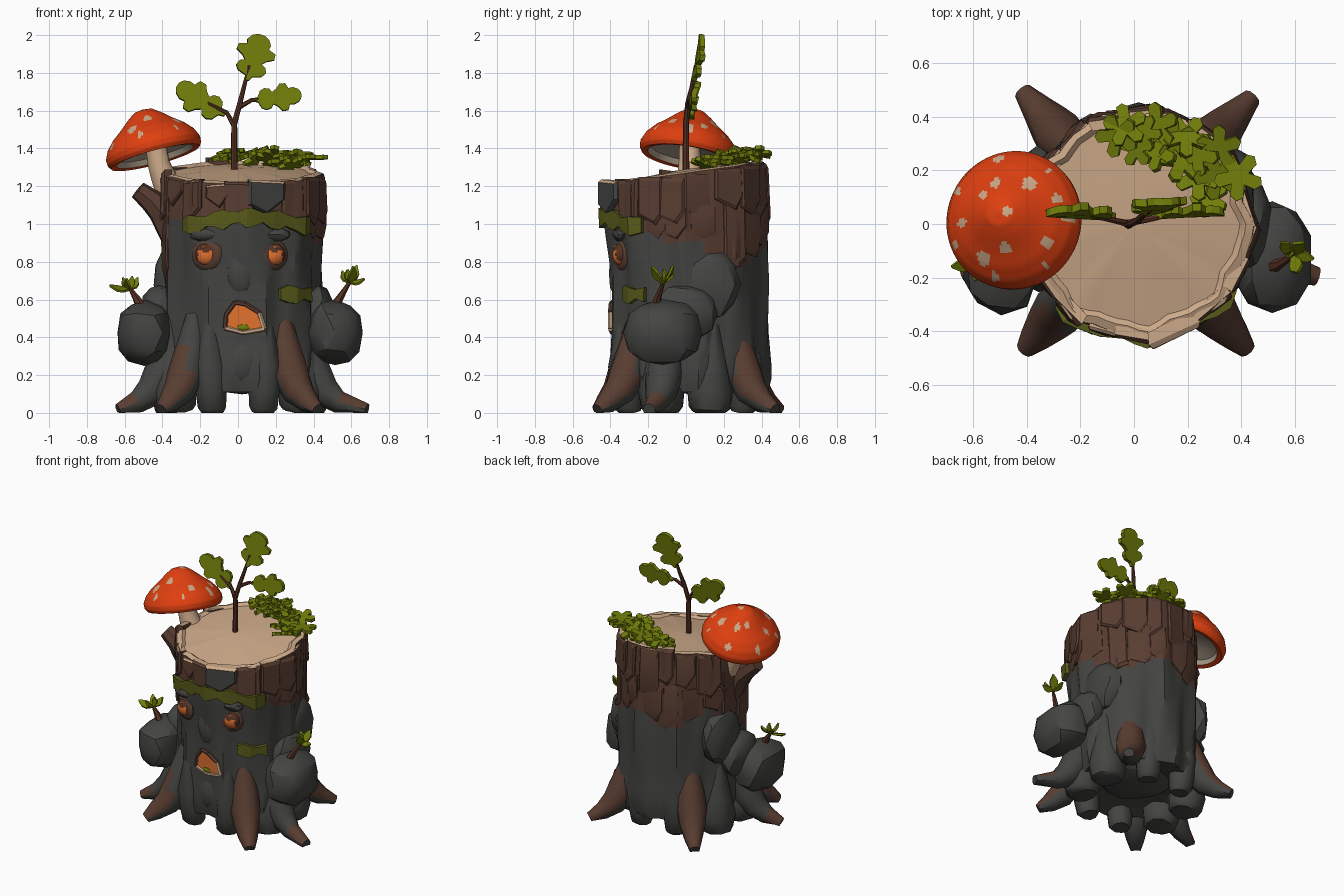
import bpy, bmesh, math, random
from mathutils import Vector, Matrix

random.seed(4)
if "Cube" in bpy.data.objects:
    bpy.data.objects.remove(bpy.data.objects["Cube"])
V, pi = Vector, math.pi


def mat(name, *rgb):
    m = bpy.data.materials.new(name)
    m.use_nodes = True
    m.diffuse_color = (*rgb, 1)
    m.node_tree.nodes["Principled BSDF"].inputs["Base Color"].default_value = (*rgb, 1)
    return m


CHAR = mat("charcoal bark", .058, .058, .054)
BROWN = mat("brown bark", .10, .047, .031)
TAN = mat("cut wood", .61, .40, .25)
CAP = mat("cap red", .74, .05, .005)
LEAF = mat("leaf green", .165, .205, .003)
MOSS = mat("moss", .10, .105, .01)
EMBER = mat("ember orange", .78, .17, .03)
TWIG = mat("dark twig", .09, .03, .016)
GILL = mat("gill", .42, .34, .26)


def finish(name, bm, mats, rule=None, angle=35):
    bmesh.ops.recalc_face_normals(bm, faces=bm.faces)
    if rule:
        for f in bm.faces:
            f.material_index = rule(f)
    me = bpy.data.meshes.new(name)
    bm.to_mesh(me)
    bm.free()
    ob = bpy.data.objects.new(name, me)
    bpy.context.collection.objects.link(ob)
    for m in mats:
        me.materials.append(m)
    bpy.ops.object.select_all(action='DESELECT')
    ob.select_set(True)
    bpy.context.view_layer.objects.active = ob
    bpy.ops.object.shade_smooth_by_angle(angle=math.radians(angle))
    return ob


def loft(bm, rings):
    vs = [[bm.verts.new(p) for p in r] for r in rings]
    n = len(vs[0])
    for a, b in zip(vs, vs[1:]):
        for i in range(n):
            bm.faces.new((a[i], a[(i + 1) % n], b[(i + 1) % n], b[i]))
    bm.faces.new(vs[0])
    bm.faces.new(vs[-1])


def tube(name, path, radii, mats, sides=8, rule=None):
    bm, rings, pts = bmesh.new(), [], [V(p) for p in path]
    for i, p in enumerate(pts):
        d = (pts[min(i + 1, len(pts) - 1)] - pts[max(i - 1, 0)]).normalized()
        u = d.cross(V((.31, .95, .05))).normalized()
        w = d.cross(u)
        ring = [p + radii[i] * (u * math.cos(t) + w * math.sin(t))
                for t in (2 * pi * k / sides for k in range(sides))]
        rings.append([V((q.x, q.y, max(q.z, 0))) for q in ring])
    loft(bm, rings)
    return finish(name, bm, mats, rule, 40)


# faceted lump; boxy below 1 squares it off
def blob(name, loc, size, m, rough=.1, level=2, boxy=1):
    bm = bmesh.new()
    bmesh.ops.create_icosphere(bm, subdivisions=level, radius=1)
    for v in bm.verts:
        k = random.uniform(1 - rough, 1 + rough * .3)
        v.co = V([math.copysign(abs(c) ** boxy, c) * k * s for c, s in zip(v.co, size)]) + V(loc)
    return finish(name, bm, [m], None, 28)


# trunk surface: radius by angle and height
PROFILE = [(.05, .38), (.2, .42), (.4, .41), (.6, .41), (.8, .412), (1, .42), (1.15, .42), (1.4, .41)]


def radius(a, z):
    r = PROFILE[0][1]
    for (z0, r0), (z1, r1) in zip(PROFILE, PROFILE[1:]):
        if z >= z0:
            r = r0 + (r1 - r0) * (z - z0) / (z1 - z0)
    return r + .013 * math.sin(9 * a + 2 * z) + .007 * math.sin(17 * a - 4 * z)


def on(a, z, off=0):
    r = radius(a, z) + off
    lean = .02 * max(0, min(1, (1 - z) / .3))
    return V((r * math.cos(a) + .018, r * math.sin(a) + lean, z))


def front(x, z, off=0):
    return on(-pi / 2 + math.asin((x - .018) / .42), z, off)


def top(a):
    return 1.27 + .058 * math.sin(a)


def brown_line(a):
    s, c = math.sin(a), math.cos(a)
    if s < (-.4 if c < 0 else -.58):
        return 1.03
    if s < .2:
        return .7 if c < 0 else .93
    return .84 + .06 * math.cos(5 * a)


# trunk core with gently domed cut top
SEG = 60
angles = [2 * pi * i / SEG for i in range(SEG)]
bm = bmesh.new()
rings = [[on(a, .12) * .5 + V((0, 0, .1)) for a in angles]]
for k in range(17):
    rings.append([on(a, .11 + (top(a) - .11) * k / 16) for a in angles])
for f, dz in ((.93, .01), (.88, -.006), (.5, .008), (.12, .02)):
    rings.append([V((on(a, 1.25).x * f, on(a, 1.25).y * f,
                     1.27 + .058 * math.sin(a) * f + dz)) for a in angles])
loft(bm, rings)


def trunk_rule(f):
    c = f.calc_center_median()
    if f.normal.z > .6 and c.z > 1:
        return 2
    return int(c.z > brown_line(math.atan2(c.y, c.x)))


finish("trunk", bm, [CHAR, BROWN, TAN], trunk_rule, 30)


# overlapping bark plates
def bark_plate(name, a, w, z0, z1, thick, m):
    shape = [(-w, z1), (w, z1 + random.uniform(-.02, .02)), (w, z0 + random.uniform(.02, .09)),
             (w * random.uniform(-.4, .6), z0), (-w, z0 + random.uniform(.02, .06))]
    mid = (z0 + z1) / 2
    bm = bmesh.new()
    loft(bm, [[on(a + u * k, mid + (z - mid) * k, off) for u, z in shape]
              for k, off in ((1, -.03), (1, thick * .5), (.85, thick))])
    finish(name, bm, [m, TAN], lambda f: int(f.normal.z > .75 and z1 > 1.2), 25)


for i in range(18):
    a = 2 * pi * (i + .5) / 18 + random.uniform(-.06, .06)
    z = brown_line(a)
    bark_plate("upper_bark", a, random.uniform(.16, .2), random.uniform(.98, 1.1),
               top(a) + random.uniform(-.015, .015), random.uniform(.01, .024), BROWN)
    if z < 1:
        bark_plate("lower_bark", a + .08, random.uniform(.15, .2), z - .01, random.uniform(1.05, 1.16),
                   random.uniform(.006, .018), BROWN)
bark_plate("dark_bark", -1.25, .24, 1.05, 1.235, .032, CHAR)

# spreading roots: angle in degrees, reach, distance where the brown ridge starts
for deg, reach, ridge in ((-48, .63, 0), (-131, .62, .46), (47, .645, .4), (130, .645, .4), (-16, .71, .6), (196, .66, .6)):
    d = V((math.cos(math.radians(deg)), math.sin(math.radians(deg)), 0))
    tube("root", [d * r + V((0, 0, z)) for r, z in
                  ((.34, .52), (.375, .34), (.42, .2), (.48, .11), (.56, .055), (reach, .015))],
         (.05, .085, .1, .085, .06, .035), [CHAR, BROWN], 9,
         lambda f: int(f.normal.dot(d) > .15 and f.normal.z > -.2 and f.calc_center_median().xy.length > ridge))
# lumpy feet and knobs under the trunk
for i in range(8):
    a = pi / 8 + i * pi / 4
    d = V((math.cos(a) * 1.08, math.sin(a), 0)) * .35
    wide = .085 if abs(math.sin(a)) > .8 else .125
    tube("foot", [d * 1.04 + V((0, 0, .5)), d + V((0, 0, .25)), d * .97 + V((0, 0, .12)), d * .94 + V((0, 0, .03)), d * .92],
         (.03, .09, wide, wide * .9, wide * .7), [CHAR], 9)
blob("under_knob", (.02, .03, .16), (.24, .24, .06), CHAR)


# leaf from a half outline of (distance along, half width)
def leaf(name, base, tip, normal, half, width=1, thick=.018):
    base, tip = V(base), V(tip)
    d = tip - base
    n = V(normal).normalized()
    side = d.cross(n).normalized() * d.length * width
    n = side.cross(d).normalized()
    pts = half + [(t, -w) for t, w in reversed(half)]
    bm = bmesh.new()
    loft(bm, [[base + d * t + side * w + n * (s * thick / 2 - abs(w) * .04) for t, w in pts] for s in (-1, 1)])
    finish(name, bm, [LEAF], None, 20)


OAK = [(0, .03), (.1, .08), (.16, .27), (.26, .34), (.36, .3), (.41, .19), (.5, .28), (.58, .43),
       (.7, .42), (.75, .25), (.84, .27), (.95, .19), (1, .07)]
SMALL = [(0, .04), (.35, .24), (.65, .24), (1, .03)]

# arms, shoulders and their leafy twigs
for s, cx, end in ((1, .515, V((.59, -.12, .69))), (-1, .495, V((-.57, -.15, .655)))):
    blob("arm", (s * cx, -.125, .425), (.148, .215, .175), CHAR, .08, 2, .82)
    blob("shoulder", (s * .36, .12, .68), (.095, .17, .19), CHAR, .08, 2, .85)
    blob("elbow", (s * .415, .0, .53), (.1, .17, .15), CHAR, .08, 2, .85)
    tube("arm_twig", [(s * .5, -.16, .54), (s * .54, -.15, .61), end], (.035, .02, .01), [TWIG], 6)
    low = 0 if s > 0 else .03
    for dx, dy, dz in ((.08 + low, -.01, .02), (-.04, .05, .06), (.02, -.06, .085 - low),
                       (.04, .05, .09 - low), (-.01, .0, .07)):
        leaf("twig_leaf", end, end + V((s * dx, dy, dz)), (.1, -.5, 1), SMALL, 1, .012)


# face: hollow ringed sockets with glowing heart-shaped eyes
def eye_rule(f):
    p = f.calc_center_median() - c
    return int(p.z > .006 + .6 * min(abs(p.x), .025) or abs(p.x) > .04)


for x in (-.17, .2):
    c = front(x, .84)
    out = V((c.x, c.y, 0)).normalized()
    spin = out.to_track_quat('Z', 'Y').to_matrix().to_4x4()
    for name, size, m, off in (("socket", .088, BROWN, -.014), ("socket_hollow", .07, TWIG, -.006)):
        bm = bmesh.new()
        bmesh.ops.create_uvsphere(bm, u_segments=16, v_segments=8, radius=size)
        bm.transform(Matrix.Translation(c + out * off) @ spin @ Matrix.Diagonal((1, 1, .32, 1)))
        finish(name, bm, [m])
    bm = bmesh.new()
    bmesh.ops.create_uvsphere(bm, u_segments=32, v_segments=20, radius=.06)
    bm.transform(Matrix.Translation(c + out * -.012) @ Matrix.Diagonal((1, .75, 1, 1)))
    finish("eye", bm, [EMBER, TWIG], eye_rule)
    blob("eye_glint", c + out * .02 + V((0, 0, .038)), (.02, .01, .01), EMBER, 0, 1)
    blob("eye_sparkle", c + out * .026 + V((0, 0, .042)), (.01, .009, .008), TAN, 0, 1)
    blob("brow", front(x, .945, -.024), (.1, .045, .04), CHAR)

# glowing mouth with wooden lip
MOUTH = [(-.07, .45), (-.065, .52), (-.015, .585), (.04, .575), (.11, .53), (.135, .445), (.03, .425)]
bm = bmesh.new()
loft(bm, [[front(x, z, o) for x, z in MOUTH] for o in (-.02, .012)])
finish("mouth", bm, [EMBER])
loop = [front(x, z, .008) for x, z in MOUTH]
for i, p in enumerate(loop):
    tube("lip", [p, loop[(i + 1) % len(loop)]], (.013, .013), [TAN if i > 3 else BROWN], 6)
blob("mouth_moss", front(.03, .452, .01), (.035, .012, .018), LEAF)

# bark bulges on the face
blob("nose", front(.02, .74, -.035), (.08, .045, .14), CHAR)
blob("chin", front(.03, .27, -.035), (.1, .055, .14), CHAR)


# ragged moss strips, raised by arch in the middle
def moss(name, x0, x1, z, h, arch, n):
    bm = bmesh.new()
    cols = []
    for i in range(n + 1):
        x = x0 + (x1 - x0) * i / n
        mid = z + arch * math.sin(pi * i / n)
        t = mid + .012 * math.sin(i * 1.7) + h * .5
        b = mid + .018 * math.cos(i * 1.9) - h * .5
        cols.append([front(x, t, -.01), front(x, t, .026), front(x, b, .026), front(x, b, -.01)])
    loft(bm, cols)
    finish(name, bm, [MOSS], None, 20)


moss("brow_moss", -.28, .37, .985, .08, .05, 16)
moss("cheek_moss", .23, .37, .62, .075, .01, 4)

# broken side branch
tube("branch_stub", [(-.34, -.04, .88), (-.4, -.05, 1.06), (-.455, -.05, 1.12), (-.53, -.06, 1.18)],
     (.05, .075, .065, .05), [BROWN], 7)

# toadstool: stem and tilted spotted cap
tube("mushroom_stem", [(-.34, .02, 1.12), (-.39, .02, 1.24), (-.42, .02, 1.32), (-.44, .02, 1.45)],
     (.075, .07, .06, .055), [TAN], 12)
outline = [(.004, .215), (.05, .205), (.09, .175), (.14, .13), (.19, .09), (.23, .045), (.25, 0),
           (.248, -.03), (.235, -.05), (.205, -.045), (.19, -.015), (.05, .03)]
prof = []
for (r0, h0), (r1, h1) in zip(outline, outline[1:]):
    prof += [(r0 + (r1 - r0) * k / 4, h0 + (h1 - h0) * k / 4) for k in range(4)]
spots = [(i * 2.4, r, random.uniform(.015, .028)) for i, r in enumerate((.03, .1, .13, .15, .17, .19, .12, .18, .2))]
spots += [(i * .9, .228, random.uniform(.01, .02)) for i in range(7)]
bm = bmesh.new()
loft(bm, [[V((r * 1.03 * math.cos(t), r * 1.04 * math.sin(t), h)) for t in (2 * pi * k / 96 for k in range(96))]
          for r, h in prof])


def cap_rule(f):
    c = f.calc_center_median()
    if f.normal.z < -.3 and c.xy.length < .212:
        return 2
    return int(any((c.xy - V((r * math.cos(a), r * math.sin(a)))).length < s for a, r, s in spots) and c.z > -.01)


cap = finish("mushroom_cap", bm, [CAP, TAN, GILL], cap_rule)
cap.location = (-.45, .015, 1.4)
cap.rotation_euler = (math.radians(-9), math.radians(-15), 0)

# sapling with lobed leaves
tube("sapling_stem", [(-.02, 0, 1.2), (-.02, 0, 1.53), (.01, .01, 1.64), (.03, .03, 1.72), (.06, .05, 1.84)],
     (.02, .016, .014, .012, .008), [TWIG], 7)
tube("sapling_left_twig", [(-.02, 0, 1.52), (-.06, .01, 1.59), (-.16, .03, 1.64)], (.015, .012, .007), [TWIG], 6)
tube("sapling_right_twig", [(.01, .01, 1.62), (.07, .02, 1.655), (.16, .04, 1.67)], (.013, .011, .007), [TWIG], 6)
for base, tip, width in (((.05, .04, 1.76), (.125, .08, 2.0), .95), ((-.07, .025, 1.575), (-.32, .04, 1.735), .68),
                         ((.08, .03, 1.655), (.335, .04, 1.685), .66)):
    leaf("sapling_leaf", base, tip, (.1, -1, .15), OAK, width, .028)

# ivy sprawling over the back rim
for i in range(15):
    a = math.radians(20 + 84 * i / 14)
    r = (.28, .34, .41 if a < .9 else .37)[i * 2 % 3]
    c = V((r * math.cos(a) + .02, r * math.sin(a), top(a) + .025 + (r - .28) * .25))
    tilt = Matrix.Rotation(random.uniform(-.5, .3), 3, 'X') @ Matrix.Rotation(random.uniform(-.6, .3), 3, 'Y')
    size, turn = random.uniform(.07, .095), random.uniform(0, 6)
    bm = bmesh.new()
    loft(bm, [[c + tilt @ V((size * q * math.cos(turn + k * pi / 10), size * q * math.sin(turn + k * pi / 10), h))
               for k, q in enumerate((1, .9, .42, .85) * 5)] for h in (-.011, .011)])
    finish("ivy_leaf", bm, [LEAF], None, 20)
